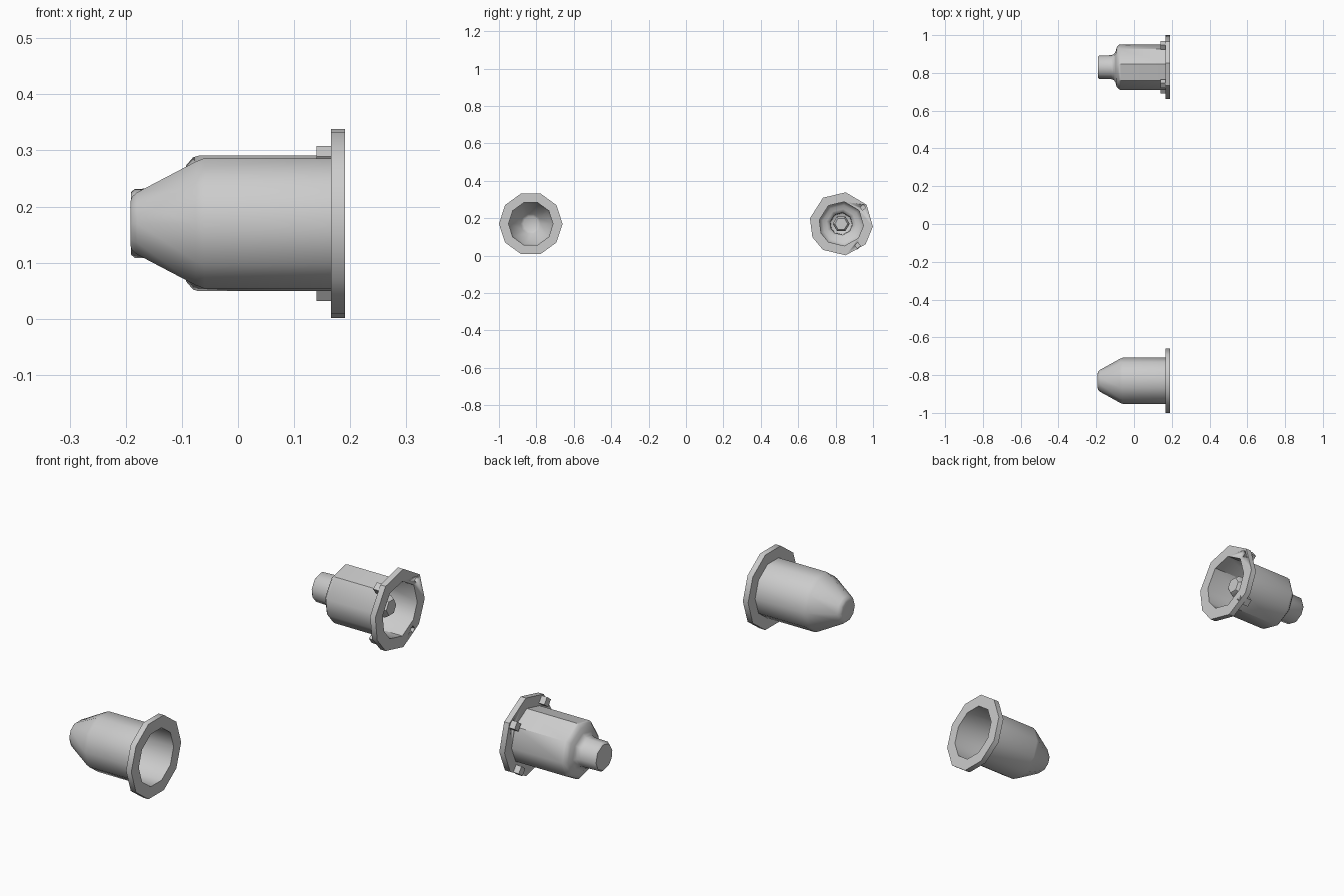
import bpy, bmesh, math

if "Cube" in bpy.data.objects:
    bpy.data.objects.remove(bpy.data.objects["Cube"])

CZ = 0.17          # axis height of both cups
CY = 0.83          # axis distance from the centre


def finish(name, bm, angle=42):
    bmesh.ops.recalc_face_normals(bm, faces=bm.faces)
    me = bpy.data.meshes.new(name)
    bm.to_mesh(me)
    bm.free()
    ob = bpy.data.objects.new(name, me)
    bpy.context.collection.objects.link(ob)
    bpy.ops.object.select_all(action='DESELECT')
    ob.select_set(True)
    bpy.context.view_layer.objects.active = ob
    bpy.ops.object.shade_smooth_by_angle(angle=math.radians(angle))
    return ob


def lathe(name, y, profile, angles):
    """Revolve an (x, radius) profile about the x axis; both ends are capped."""
    bm = bmesh.new()
    rings = [[bm.verts.new((x, y + r * math.cos(math.radians(a)),
                            CZ + r * math.sin(math.radians(a)))) for a in angles]
             for x, r in profile]
    n = len(angles)
    for a, b in zip(rings, rings[1:]):
        for i in range(n):
            j = (i + 1) % n
            bm.faces.new((a[i], a[j], b[j], b[i]))
    bm.faces.new(rings[0])
    bm.faces.new(rings[-1])
    return finish(name, bm)


def block(name, y, angle, x0, x1, radius, size):
    """Small box sitting on the flange at a polar angle."""
    bm = bmesh.new()
    bmesh.ops.create_cube(bm, size=1)
    c, s = math.cos(math.radians(angle)), math.sin(math.radians(angle))
    for v in bm.verts:
        u, t = radius + v.co.y * size, v.co.z * size
        v.co = ((x0 + x1) / 2 + v.co.x * (x1 - x0),
                y + u * c - t * s, CZ + u * s + t * c)
    return finish(name, bm, 20)


flange = [(0.166, 0.122), (0.166, 0.170), (0.191, 0.170), (0.191, 0.119)]
ten = [36 * i for i in range(10)]
nine = [-155, -125, -82, -40, -5, 37, 82, 125, 170]

# Tapered cup: outer skin, flange, then inner skin
lathe("tapered_cup", -CY,
      [(-0.192, 0.040), (-0.189, 0.050), (-0.180, 0.058), (-0.075, 0.116),
       (-0.060, 0.122)] + flange +
      [(-0.059, 0.119), (-0.074, 0.113), (-0.178, 0.054), (-0.187, 0.040)], ten)

# Necked cup with a stepped shoulder
necked = lathe("necked_cup", CY,
               [(-0.191, 0.056), (-0.184, 0.062), (-0.120, 0.064), (-0.106, 0.070),
                (-0.098, 0.082), (-0.092, 0.105), (-0.080, 0.119),
                (-0.070, 0.122)] + flange +
               [(-0.069, 0.119), (-0.079, 0.115), (-0.091, 0.100), (-0.097, 0.080),
                (-0.105, 0.066), (-0.118, 0.060), (-0.183, 0.058), (-0.187, 0.052)], nine)

# Central post inside the necked cup
lathe("centre_post", CY,
      [(-0.187, 0.045), (0.135, 0.045), (0.150, 0.034)],
      [60 * i for i in range(6)])

# Four hollow lugs behind the flange, open through its front
for k in range(4):
    a = 37 + 90 * k
    lug = block(f"flange_lug_{k + 1}", CY, a, 0.140, 0.167, 0.145, 0.032)
    cutter = block(f"lug_hole_cutter_{k + 1}", CY, a, 0.146, 0.2, 0.145, 0.021)
    cutter.hide_render = True
    cutter.hide_set(True)
    for target in (lug, necked):
        mod = target.modifiers.new("hole", 'BOOLEAN')
        mod.operation = 'DIFFERENCE'
        mod.solver = 'EXACT'
        mod.object = cutter
